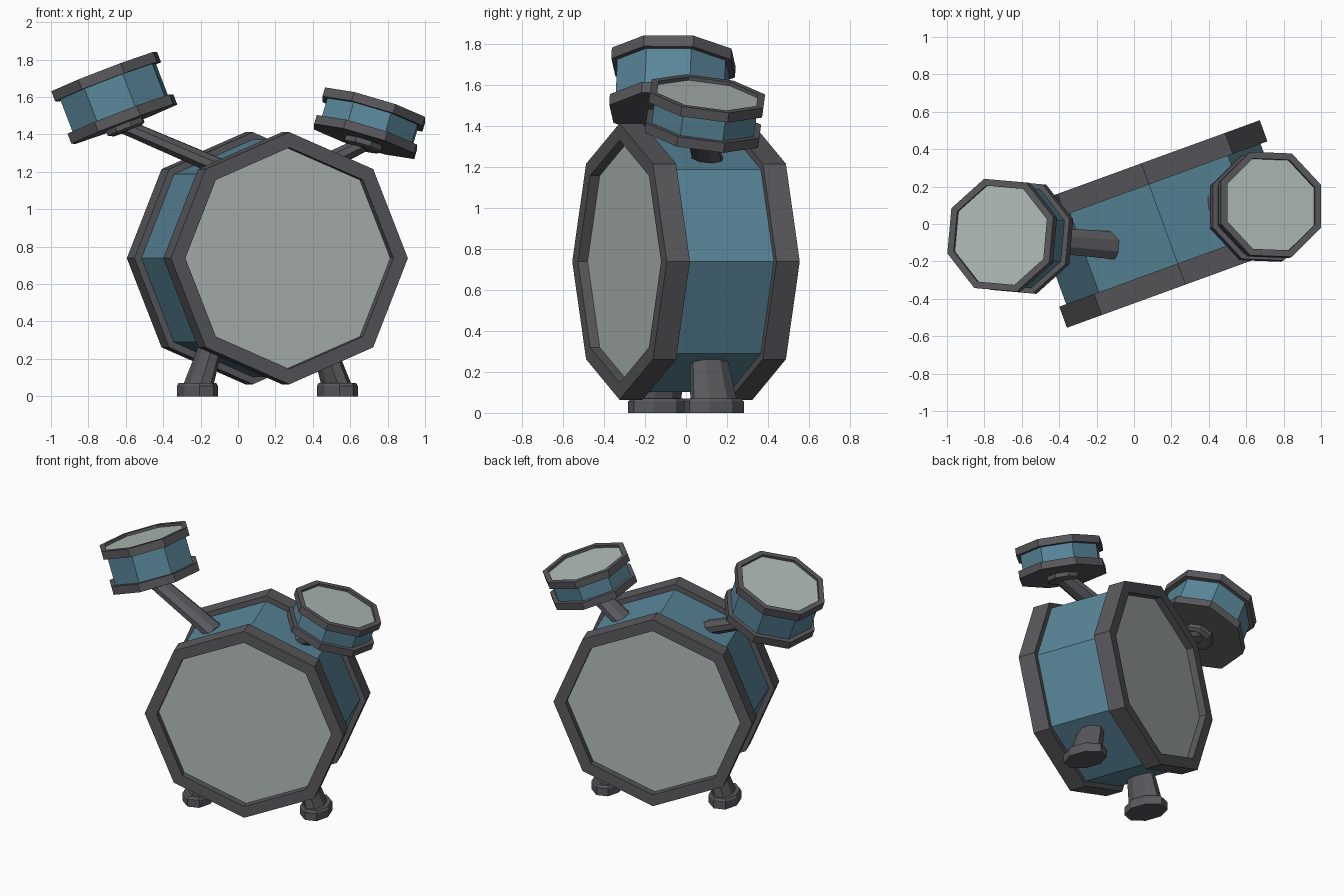
import bpy, bmesh, math
from mathutils import Vector, Matrix

if "Cube" in bpy.data.objects:
    bpy.data.objects.remove(bpy.data.objects["Cube"])


def material(name, rgb):
    m = bpy.data.materials.new(name)
    m.diffuse_color = (*rgb, 1)
    m.use_nodes = True
    m.node_tree.nodes["Principled BSDF"].inputs["Base Color"].default_value = m.diffuse_color
    return m


BLUE = material("shell_blue", (0.10, 0.24, 0.32))
DARK = material("dark_metal", (0.10, 0.10, 0.11))
SKIN = material("drum_skin", (0.43, 0.49, 0.47))


def frame(origin, axis, ref):
    """Matrix whose z follows axis and whose x leans toward ref."""
    z = Vector(axis).normalized()
    x = Vector(ref)
    x = (x - z * x.dot(z)).normalized()
    m = Matrix((x, z.cross(x), z)).transposed().to_4x4()
    m.translation = origin
    return m


def lathe(name, profile, mat, matrix, spin=22.5, stretch=(1, 1), closed=False):
    """Octagonal lathe of (radius, height) points; closed makes a ring, otherwise ends are capped."""
    bm = bmesh.new()
    rings = []
    for r, h in profile:
        angs = [math.radians(spin + 45 * i) for i in range(8)]
        rings.append([bm.verts.new((r * stretch[0] * math.cos(a), r * stretch[1] * math.sin(a), h)) for a in angs])
    pairs = list(zip(rings, rings[1:]))
    if closed:
        pairs.append((rings[-1], rings[0]))
    else:
        bm.faces.new(rings[0])
        bm.faces.new(rings[-1])
    for a, b in pairs:
        for i in range(8):
            j = (i + 1) % 8
            bm.faces.new((a[i], a[j], b[j], b[i]))
    bm.transform(matrix)
    bmesh.ops.recalc_face_normals(bm, faces=bm.faces)
    mesh = bpy.data.meshes.new(name)
    bm.to_mesh(mesh)
    bm.free()
    ob = bpy.data.objects.new(name, mesh)
    mesh.materials.append(mat)
    bpy.context.collection.objects.link(ob)
    return ob


def rim_profile(outer, inner, low, high):
    return [(outer, low), (outer, high), (inner, high), (inner, low)]


def tube(name, start, end, r0, r1, stretch, ref):
    d = Vector(end) - Vector(start)
    lathe(name, [(r0, 0), (r1, d.length)], DARK, frame(start, d, ref), stretch=stretch)


# Bass drum, turned 20 degrees about z
C, S = math.cos(math.radians(20)), math.sin(math.radians(20))
mid = Vector((0.157, 0, 0.738))
bass = frame(mid, (S, -C, 0), (C, S, 0))
lathe("bass_shell", [(0.635, -0.28), (0.635, 0.28)], BLUE, bass, spin=0)
for side, label in ((1, "front"), (-1, "back")):
    lathe(f"bass_{label}_rim", rim_profile(0.674, 0.592, side * 0.225, side * 0.345), DARK, bass, 0, closed=True)
    lathe(f"bass_{label}_skin", [(0.60, side * 0.27), (0.60, side * 0.295)], SKIN, bass, spin=0)


# Tilted toms: shell, rims, skin, mounting hub and arm down to the bass drum
def tom(label, top, axis, ref, height, outer, band, foot):
    m = frame(top, axis, ref)
    lathe(f"{label}_tom_shell", [(outer - 0.03, -height + 0.02), (outer - 0.03, -0.03)], BLUE, m)
    lathe(f"{label}_tom_top_rim", rim_profile(outer, outer - 0.038, -band, 0), DARK, m, closed=True)
    lathe(f"{label}_tom_bottom_rim", [(outer, -height), (outer, -height + band)], DARK, m)
    lathe(f"{label}_tom_skin", [(outer - 0.035, -0.04), (outer - 0.035, -0.018)], SKIN, m)
    lathe(f"{label}_tom_hub", [(0.085, -height - 0.04), (0.11, -height - 0.028), (0.11, -height + 0.01)], DARK, m)
    start = m @ Vector((0, 0, -height - 0.015))
    d = Vector(foot) - start
    tube(f"{label}_tom_arm", start, foot, 0.07, 0.08, (0.62, 1), (-d.x, -d.y, 0))


tom("left", (-0.715, -0.06, 1.735), (-0.357, 0.04, 0.933), (-0.993, 0.09, 0), 0.30, 0.317, 0.057, (-0.10, -0.115, 1.225))
tom("right", (0.733, 0.105, 1.557), (0.285, 0.127, 0.95), (1, 0, 0), 0.205, 0.302, 0.05, (0.40, 0.11, 1.215))

# Legs splayed along the drum's width, each with an oval foot
for side, label in ((-1, "left"), (1, "right")):
    u = Vector((C, S, 0)) * side
    base = Vector((mid.x, 0, 0)) + u * 0.398
    knee = Vector((mid.x, 0, 0.30)) + u * 0.31
    tube(f"{label}_leg", base + Vector((0, 0, 0.04)), knee, 0.122, 0.092, (0.6, 1), (C, S, 0))
    lathe(f"{label}_foot", [(0.152, 0), (0.152, 0.055), (0.14, 0.07)], DARK,
          frame(base, (0, 0, 1), (C, S, 0)), stretch=(0.68, 1))
